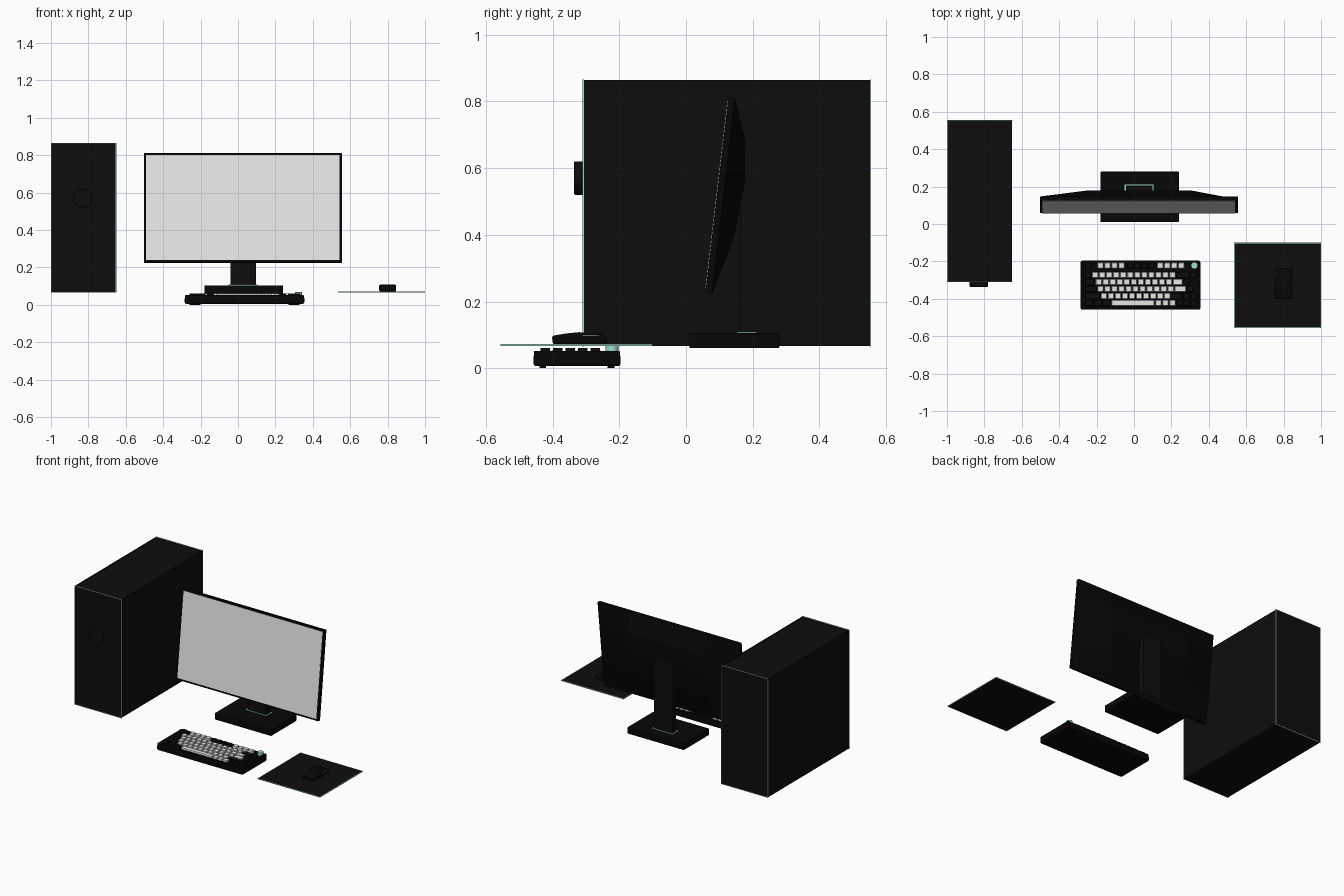
import bpy, bmesh, math
from mathutils import Vector

if "Cube" in bpy.data.objects:
    bpy.data.objects.remove(bpy.data.objects["Cube"])


def mat(name, r, g, b):
    m = bpy.data.materials.new(name)
    m.diffuse_color = (r, g, b, 1)
    m.use_nodes = True
    m.node_tree.nodes["Principled BSDF"].inputs["Base Color"].default_value = m.diffuse_color
    return m


BLACK = mat("black", 0.004, 0.004, 0.004)
DEEP = mat("deep_black", 0.002, 0.002, 0.002)
PALE = mat("pale_grey", 0.8, 0.8, 0.78)
SCREEN = mat("screen_grey", 0.8, 0.8, 0.8)
MINT = mat("mint", 0.36, 0.72, 0.62)


def add_block(bm, lo, hi, taper=0.0):
    """Axis-aligned block, optionally narrowing towards the top."""
    rings = []
    for z, t in ((lo[2], 0), (hi[2], taper)):
        x0, x1, y0, y1 = lo[0] + t, hi[0] - t, lo[1] + t, hi[1] - t
        rings.append([bm.verts.new(p) for p in
                      ((x0, y0, z), (x1, y0, z), (x1, y1, z), (x0, y1, z))])
    a, b = rings
    bm.faces.new(a[::-1])
    bm.faces.new(b)
    for i in range(4):
        j = (i + 1) % 4
        bm.faces.new((a[i], a[j], b[j], b[i]))


def finish(bm, name, material, bevel=0.0, smooth=False):
    bmesh.ops.recalc_face_normals(bm, faces=bm.faces)
    me = bpy.data.meshes.new(name)
    bm.to_mesh(me)
    bm.free()
    ob = bpy.data.objects.new(name, me)
    bpy.context.collection.objects.link(ob)
    me.materials.append(material)
    if bevel:
        mod = ob.modifiers.new("bevel", "BEVEL")
        mod.width, mod.segments = bevel, 2
    if smooth:
        bpy.context.view_layer.objects.active = ob
        ob.select_set(True)
        bpy.ops.object.shade_smooth_by_angle()
        ob.select_set(False)
    return ob


def blocks(name, material, items, bevel=0.0, taper=0.0):
    bm = bmesh.new()
    for lo, hi in items:
        add_block(bm, lo, hi, taper)
    return finish(bm, name, material, bevel)


def frame(lo, hi, axis, w):
    """Four bars round the border of a slab whose thin direction is axis."""
    u, v = [i for i in range(3) if i != axis]
    bars = []
    for k in (u, v):
        for side in (0, 1):
            a, b = list(lo), list(hi)
            if side:
                a[k] = hi[k] - w
            else:
                b[k] = lo[k] + w
            bars.append((a, b))
    return bars


def cylinder(name, material, r, centre, depth, axis="Z", segs=32, bevel=0.0):
    bpy.ops.mesh.primitive_cylinder_add(
        vertices=segs, radius=r, depth=depth, location=centre,
        rotation=(math.pi / 2, 0, 0) if axis == "Y" else (0, 0, 0))
    ob = bpy.context.object
    ob.name = name
    ob.data.materials.append(material)
    if bevel:
        mod = ob.modifiers.new("bevel", "BEVEL")
        mod.width, mod.segments = bevel, 2
    bpy.ops.object.shade_smooth_by_angle()
    return ob


# Computer tower with a recessed top panel
bm = bmesh.new()
add_block(bm, (-0.998, -0.309, 0.067), (-0.652, 0.554, 0.864))
top = max(bm.faces, key=lambda f: f.calc_center_median().z)
bmesh.ops.inset_region(bm, faces=[top], thickness=0.05)
bmesh.ops.translate(bm, verts=top.verts, vec=(0, 0, -0.008))
finish(bm, "tower_case", BLACK)
blocks("tower_trim", MINT,
       frame((-1.0, -0.3105, 0.065), (-0.65, -0.3065, 0.866), 1, 0.004)
       + frame((-1.0, 0.5515, 0.065), (-0.65, 0.5555, 0.866), 1, 0.004))
cylinder("power_dial", BLACK, 0.05, (-0.83, -0.322, 0.57), 0.027, "Y", bevel=0.003)

# Monitor: local (t up the panel, d backwards) mapped onto the tilted plane
UP, BACK = Vector((0, 0.117, 0.993)), Vector((0, 0.993, -0.117))
ORIGIN = Vector((0, 0.058, 0.227))


def panel_point(x, t, d):
    return Vector((x, 0, 0)) + ORIGIN + UP * t + BACK * d


bm = bmesh.new()
heights = (0, 0.589, 0.589, 0.464, 0.345, 0.182, 0)
flat = (0, 0, 0.02, 0.02, 0.02, 0.02, 0.02)
bulge = (0, 0, 0.02, 0.066, 0.079, 0.067, 0.022)
sections = []
for x, depths in ((-0.503, flat), (-0.26, bulge), (0.313, bulge), (0.556, flat)):
    sections.append([bm.verts.new(panel_point(x, t, d)) for t, d in zip(heights, depths)])
for a, b in zip(sections, sections[1:]):
    for i in range(7):
        j = (i + 1) % 7
        bm.faces.new((a[i], a[j], b[j], b[i]))
bm.faces.new(sections[0])
bm.faces.new(sections[-1])
finish(bm, "monitor_shell", DEEP)

# Screen plate
bm = bmesh.new()
plate = [[bm.verts.new(panel_point(x, t, d)) for x, t in
          ((-0.492, 0.012), (0.543, 0.012), (0.543, 0.578), (-0.492, 0.578))]
         for d in (0.002, -0.002)]
bm.faces.new(plate[0])
bm.faces.new(plate[1])
for i in range(4):
    j = (i + 1) % 4
    bm.faces.new((plate[0][i], plate[0][j], plate[1][j], plate[1][i]))
finish(bm, "screen", SCREEN)

# Monitor stand
blocks("stand_base", DEEP, [((-0.18, 0.01, 0.06), (0.24, 0.28, 0.105))], 0.004)
blocks("stand_neck", BLACK, [((-0.04, 0.162, 0.1), (0.095, 0.203, 0.57))])
blocks("stand_trim", MINT, frame((-0.05, 0.153, 0.103), (0.105, 0.212, 0.108), 2, 0.006))

# Keyboard body and feet
blocks("keyboard_body", DEEP, [((-0.285, -0.458, 0.006), (0.355, -0.196, 0.042))], 0.008)
blocks("keyboard_rim", DEEP,
       frame((-0.283, -0.456, 0.03), (0.353, -0.198, 0.052), 2, 0.017), 0.003)
blocks("keyboard_feet", DEEP, [((x, y, 0), (x + 0.06, y + 0.02, 0.008))
                               for x in (-0.26, 0.27) for y in (-0.44, -0.235)])

# Keys: each row is (y, [(colour, width in key units, count)]), "-" is a gap
U, LEFT = 0.0376, -0.264
ROWS = (
    (-0.222, "D1x1 -.75x1 L1x4 -.25x1 D1x4 -.25x1 L1x4"),
    (-0.272, "D1x1 L1x12 D2x1 D1x1"),
    (-0.310, "D1.5x1 L1x11 L1.5x1 D1x1"),
    (-0.347, "D1.75x1 L1x11 L1.75x1 D1x1"),
    (-0.385, "D2.25x1 L1x10 D1.75x1 D1x2"),
    (-0.422, "D1.25x3 L6.25x1 L1x3 D1x3"),
)
keys = {"L": [], "D": []}
for y, row in ROWS:
    x = LEFT
    for word in row.split():
        width, count = word[1:].split("x")
        w = float(width) * U
        for _ in range(int(count)):
            if word[0] in keys:
                keys[word[0]].append(((x + 0.002, y - 0.0168, 0.040),
                                      (x + w - 0.002, y + 0.0168, 0.060)))
            x += w
blocks("pale_keys", PALE, keys["L"], taper=0.003)
blocks("dark_keys", BLACK, keys["D"], taper=0.003)
cylinder("volume_knob", MINT, 0.019, (0.323, -0.222, 0.055), 0.026, bevel=0.002)

# Mouse pad with a coloured rim
blocks("mouse_pad", BLACK, [((0.537, -0.553, 0.0675), (0.998, -0.102, 0.0715))])
blocks("mouse_pad_rim", MINT, frame((0.535, -0.556, 0.067), (1.0, -0.1, 0.072), 2, 0.004))

# Mouse: side profile swept across its width, narrower at the sides
profile = ((-0.40, 0.072), (-0.402, 0.097), (-0.36, 0.104), (-0.32, 0.108),
           (-0.28, 0.105), (-0.24, 0.098), (-0.236, 0.072))
bm = bmesh.new()
sides = [[bm.verts.new((x, y, z)) for y, z in profile] for x in (0.755, 0.845)]
bm.faces.new(sides[0])
bm.faces.new(sides[1])
for i in range(len(profile)):
    j = (i + 1) % len(profile)
    bm.faces.new((sides[0][i], sides[0][j], sides[1][j], sides[1][i]))
finish(bm, "mouse_body", DEEP, 0.006, smooth=True)
blocks("mouse_wheel", BLACK, [((0.794, -0.275, 0.09), (0.806, -0.25, 0.107))], 0.003)
blocks("mouse_side_strips", MINT, [((x, -0.31, 0.096), (x + 0.002, -0.26, 0.0985))
                                   for x in (0.754, 0.844)])
